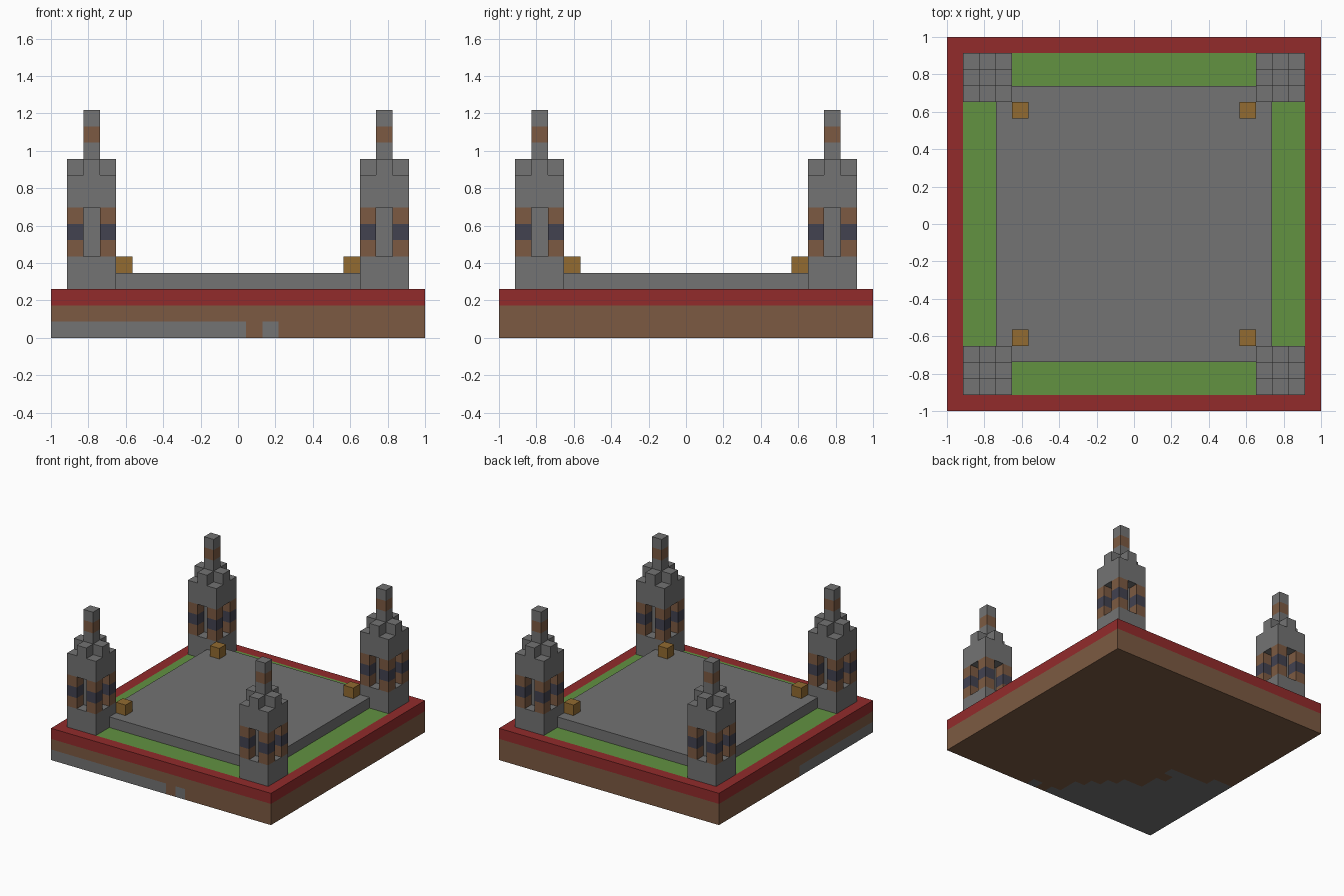
import bpy
import bmesh
from mathutils import Vector
from itertools import product

cube = bpy.data.objects.get("Cube")
if cube:
    bpy.data.objects.remove(cube, do_unlink=True)

N = 23               # cells along the base
U = 2 / N            # size of one cell


def material(name, rgb):
    linear = [((c / 255 + 0.055) / 1.055) ** 2.4 for c in rgb]
    m = bpy.data.materials.new(name)
    m.use_nodes = True
    m.diffuse_color = (*linear, 1)
    m.node_tree.nodes["Principled BSDF"].inputs["Base Color"].default_value = (*linear, 1)
    return m


STONE = material("stone_grey", (115, 115, 115))
DIRT = material("earth_brown", (124, 90, 66))
RED = material("border_red", (146, 43, 43))
GRASS = material("grass_green", (98, 146, 65))
DARK = material("dark_slate", (66, 66, 80))
GOLD = material("gold_block", (146, 107, 49))


def fill(cells, lo, hi, mat):
    """Fill a box of cells, replacing whatever is there."""
    for c in product(*(range(a, b) for a, b in zip(lo, hi))):
        cells[c] = mat


def build(name, cells):
    """Make one mesh from the outer faces of the filled cells."""
    mats = list(dict.fromkeys(cells.values()))
    bm = bmesh.new()
    for cell, mat in cells.items():
        for axis, sign in product(range(3), (-1, 1)):
            normal = Vector((0, 0, 0))
            normal[axis] = sign
            if tuple(int(a + b) for a, b in zip(cell, normal)) in cells:
                continue
            side = Vector((0, 0, 0))
            side[(axis + 1) % 3] = 1
            up = normal.cross(side)
            mid = Vector(cell) + Vector((0.5, 0.5, 0.5)) + normal / 2
            corners = [mid + (side * s + up * t) / 2
                       for s, t in ((-1, -1), (1, -1), (1, 1), (-1, 1))]
            face = bm.faces.new([bm.verts.new(((p.x - N / 2) * U, (p.y - N / 2) * U, p.z * U))
                                 for p in corners])
            face.material_index = mats.index(mat)
    bmesh.ops.remove_doubles(bm, verts=bm.verts, dist=U / 100)
    mesh = bpy.data.meshes.new(name)
    bm.to_mesh(mesh)
    bm.free()
    for m in mats:
        mesh.materials.append(m)
    obj = bpy.data.objects.new(name, mesh)
    bpy.context.collection.objects.link(obj)


# Base slab: earth, red border and grass
base = {}
fill(base, (0, 0, 0), (N, N, 2), DIRT)
fill(base, (0, 0, 2), (N, N, 3), RED)
fill(base, (1, 1, 2), (N - 1, N - 1, 3), GRASS)

# Stone vein in the front corner of the lowest layer
for row, width in enumerate((12, 11, 11, 10, 9, 8, 6, 6, 5, 6, 2)):
    fill(base, (0, row, 0), (width, row + 1, 1), STONE)
base[13, 0, 0] = STONE
build("base", base)

# Raised stone floor
floor = {}
fill(floor, (3, 3, 3), (N - 3, N - 3, 4), STONE)
build("floor", floor)

for sy, y in (("front", 1), ("back", N - 4)):
    for sx, x in (("right", 1), ("left", N - 4)):
        # Corner tower: plinth, core, banded pillars, cross-shaped crown, spire
        tower = {}
        fill(tower, (x, y, 3), (x + 3, y + 3, 5), STONE)
        fill(tower, (x + 1, y + 1, 5), (x + 2, y + 2, 14), STONE)
        for px, py in product((x, x + 2), (y, y + 2)):
            for z, mat in enumerate((DIRT, DARK, DIRT), 5):
                tower[px, py, z] = mat
        fill(tower, (x, y, 8), (x + 3, y + 3, 10), STONE)
        fill(tower, (x, y + 1, 10), (x + 3, y + 2, 11), STONE)
        fill(tower, (x + 1, y, 10), (x + 2, y + 3, 11), STONE)
        tower[x + 1, y + 1, 12] = DIRT
        build(f"tower_{sy}_{sx}", tower)

        # Gold block beside the tower's inner corner
        gx, gy = (4 if v == 1 else N - 5 for v in (x, y))
        build(f"gold_block_{sy}_{sx}", {(gx, gy, 4): GOLD})
